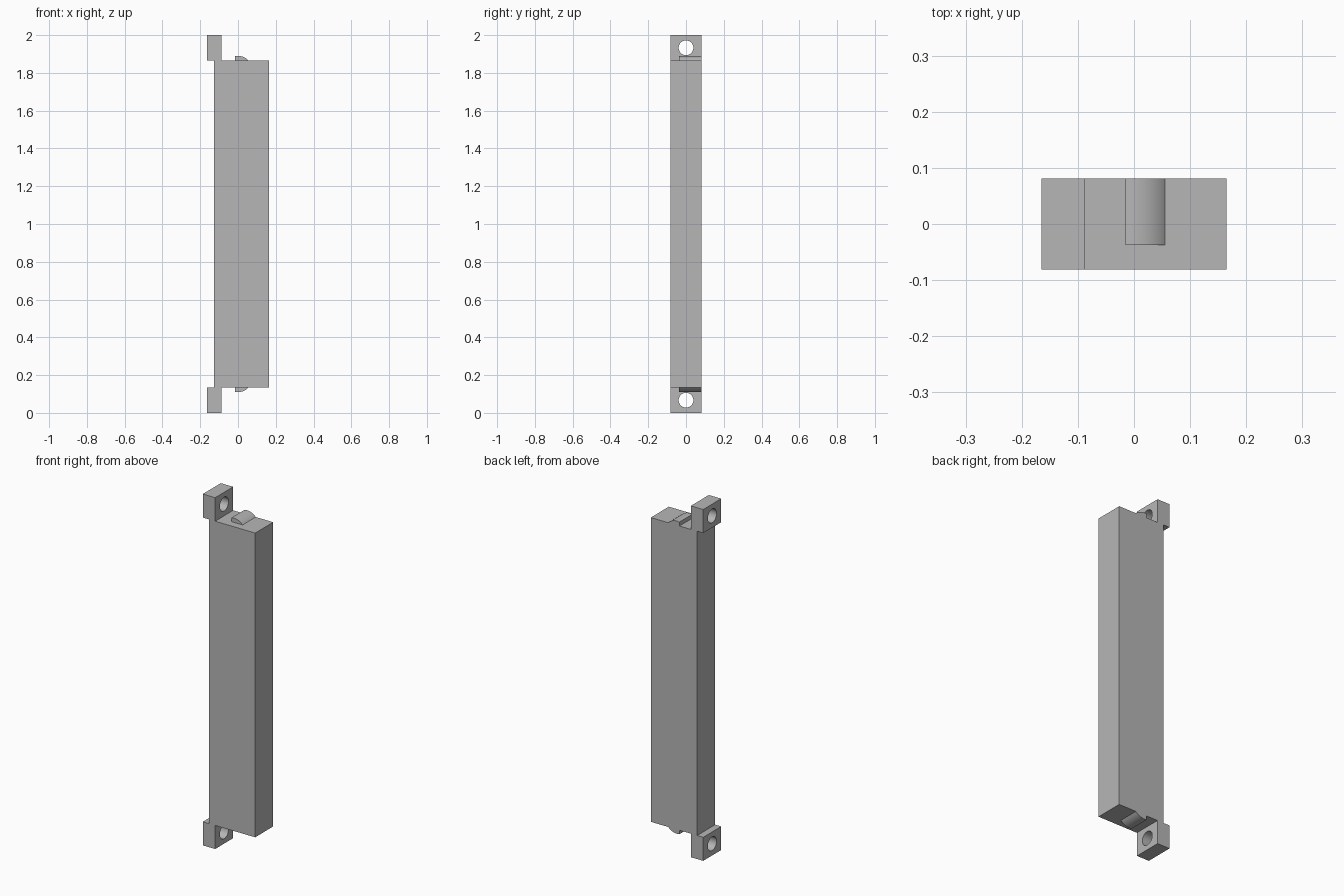
import bpy, bmesh, math
from mathutils import Matrix

cube = bpy.data.objects.get("Cube")
if cube:
    bpy.data.objects.remove(cube, do_unlink=True)

# Single plain grey finish
grey = bpy.data.materials.new("plain_grey")
grey.use_nodes = True
colour = (0.47, 0.47, 0.47, 1)
grey.diffuse_color = colour
grey.node_tree.nodes["Principled BSDF"].inputs["Base Color"].default_value = colour

HALF_DEPTH = 0.081
TOP, TAB = 2.0, 0.134          # overall height, tab height
OUTER, INNER = -0.165, -0.087  # tab sides
LEFT, RIGHT = -0.127, 0.165    # body sides


def finish(name, bm):
    bmesh.ops.recalc_face_normals(bm, faces=bm.faces)
    mesh = bpy.data.meshes.new(name)
    bm.to_mesh(mesh)
    bm.free()
    mesh.materials.append(grey)
    obj = bpy.data.objects.new(name, mesh)
    bpy.context.collection.objects.link(obj)
    return obj


def prism(name, outline, y0, y1):
    """Extrude an x-z outline from y0 to y1."""
    bm = bmesh.new()
    face = bm.faces.new([bm.verts.new((x, y0, z)) for x, z in outline])
    result = bmesh.ops.extrude_face_region(bm, geom=[face])
    verts = [v for v in result["geom"] if isinstance(v, bmesh.types.BMVert)]
    bmesh.ops.translate(bm, verts=verts, vec=(0, y1 - y0, 0))
    return finish(name, bm)


def smooth(obj):
    bpy.ops.object.select_all(action="DESELECT")
    obj.select_set(True)
    bpy.context.view_layer.objects.active = obj
    bpy.ops.object.shade_smooth_by_angle(angle=math.radians(30))


# Body with mounting tabs: upper half outline, mirrored to the lower half
upper = [(RIGHT, TOP - TAB), (INNER, TOP - TAB), (INNER, TOP),
         (OUTER, TOP), (OUTER, TOP - TAB), (LEFT, TOP - TAB)]
lower = [(x, TOP - z) for x, z in reversed(upper)]
body = prism("body_with_tabs", upper + lower, -HALF_DEPTH, HALF_DEPTH)

# Round screw holes through both tabs
bm = bmesh.new()
for z in (TAB / 2, TOP - TAB / 2):
    bmesh.ops.create_cone(
        bm, cap_ends=True, segments=48, radius1=0.039, radius2=0.039, depth=0.2,
        matrix=Matrix.Translation((OUTER, 0, z)) @ Matrix.Rotation(math.pi / 2, 4, "Y"))
cutter = finish("hole_cutter", bm)
cutter.hide_render = True
cut = body.modifiers.new("screw_holes", "BOOLEAN")
cut.operation = "DIFFERENCE"
cut.solver = "EXACT"
cut.object = cutter
bpy.context.view_layer.objects.active = body
bpy.ops.object.modifier_apply(modifier=cut.name)
bpy.data.objects.remove(cutter, do_unlink=True)
smooth(body)

# Curved latches, upright on one side and rounded on the other
radius, rise = 0.075, 0.024
end = math.acos(1 - rise / radius)
start = -math.asin(0.015 / radius)
base = TOP - TAB
arc = [(-0.015, base)]
for i in range(17):
    a = start + (end - start) * i / 16
    arc.append((radius * math.sin(a), base + rise - radius * (1 - math.cos(a))))
smooth(prism("upper_latch", arc, -0.037, HALF_DEPTH))
smooth(prism("lower_latch", [(x, TOP - z) for x, z in arc], -0.037, HALF_DEPTH))
